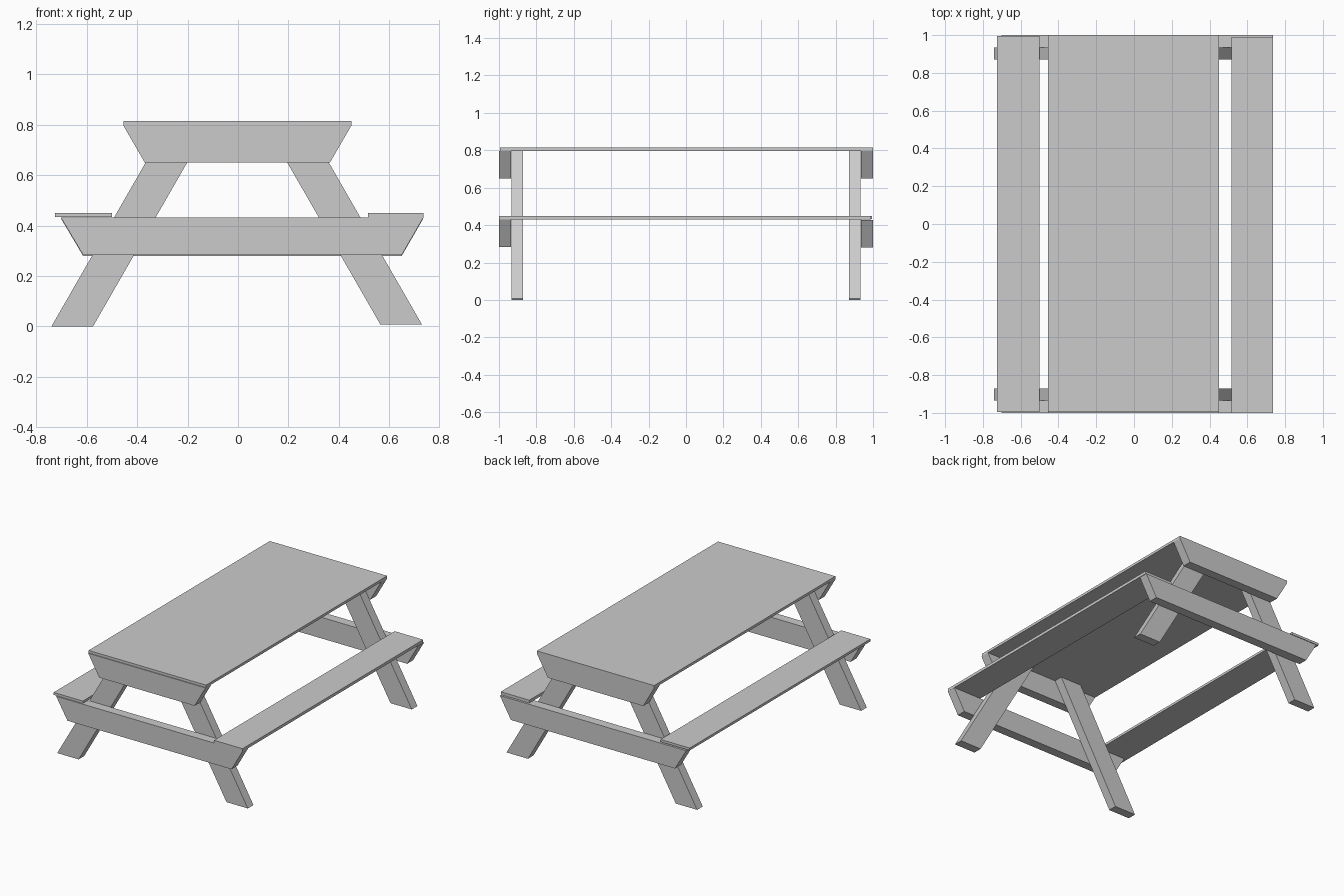
import bpy

cube = bpy.data.objects.get("Cube")
if cube:
    bpy.data.objects.remove(cube, do_unlink=True)

grey = bpy.data.materials.new("plain_grey")
grey.use_nodes = True
colour = (0.6, 0.6, 0.6, 1)
grey.diffuse_color = colour
grey.node_tree.nodes["Principled BSDF"].inputs["Base Color"].default_value = colour


def board(name, profile, y0, y1):
    """Extrude an outline in the XZ plane from y0 to y1."""
    n = len(profile)
    verts = [(x, y, z) for y in (y0, y1) for x, z in profile]
    faces = [tuple(range(n)), tuple(reversed(range(n, 2 * n)))]
    faces += [(i, i + n, (i + 1) % n + n, (i + 1) % n) for i in range(n)]
    mesh = bpy.data.meshes.new(name)
    mesh.from_pydata(verts, [], faces)
    mesh.materials.append(grey)
    obj = bpy.data.objects.new(name, mesh)
    bpy.context.collection.objects.link(obj)
    return obj


def plank(name, x0, x1, z0, z1, y0, y1):
    return board(name, [(x0, z0), (x1, z0), (x1, z1), (x0, z1)], y0, y1)


# Table top and the two benches
plank("table_top", -0.455, 0.45, 0.797, 0.815, -0.995, 1)
plank("right_bench", -0.725, -0.5, 0.433, 0.45, -0.995, 0.995)
plank("left_bench", 0.515, 0.735, 0.43, 0.45, -1, 0.99)

# Cross beams and splayed legs at each end
SLOPE = 0.575
LEG_TOP = 0.797
for end, sign, lift in (("front", -1, 0.004), ("back", 1, 0)):
    def span(a, b):
        return sorted((sign * a, sign * b))

    board(end + "_top_beam",
          [(-0.37, 0.65), (0.365, 0.65), (0.45, 0.797), (-0.455, 0.797)],
          *span(0.935, 1))
    board(end + "_bench_beam",
          [(-0.615, 0.28 + lift), (0.65, 0.28 + lift),
           (0.735, 0.427 + lift), (-0.702, 0.427 + lift)],
          *span(0.935, 1))
    for side, foot, lean, base in (("right", -0.74, 1, 0), ("left", 0.565, -1, 0.007)):
        shift = lean * SLOPE * (LEG_TOP - base)
        board(f"{end}_{side}_leg",
              [(foot, base), (foot + 0.165, base),
               (foot + 0.165 + shift, LEG_TOP), (foot + shift, LEG_TOP)],
              *span(0.872, 0.934))
